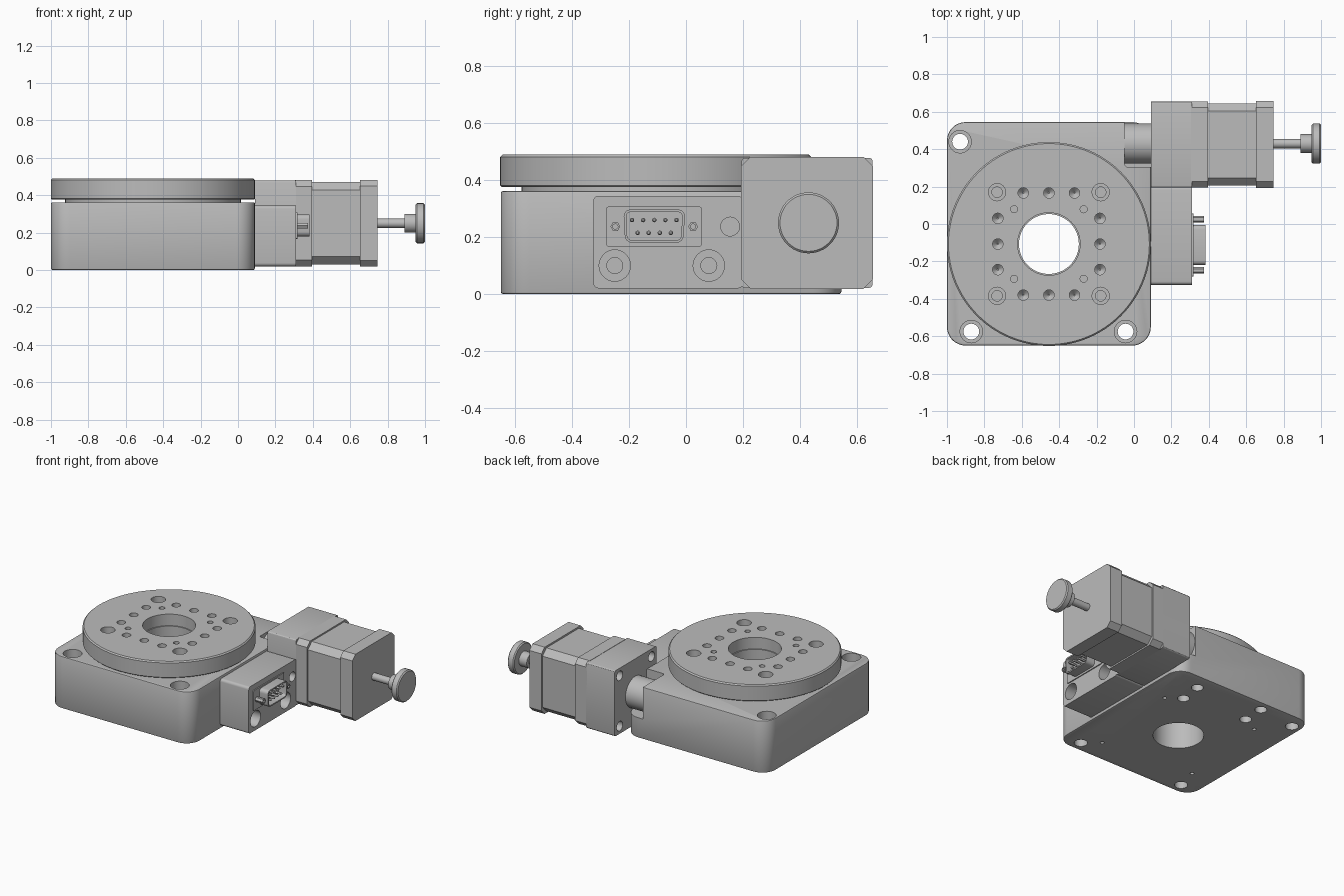
import bpy, bmesh, math
from mathutils import Vector

cube = bpy.data.objects.get("Cube")
if cube:
    bpy.data.objects.remove(cube, do_unlink=True)

grey = bpy.data.materials.new("machined grey")
grey.use_nodes = True
grey.diffuse_color = (0.5, 0.5, 0.5, 1)
grey.node_tree.nodes["Principled BSDF"].inputs["Base Color"].default_value = (0.5, 0.5, 0.5, 1)


def place(u, v, h, axis):
    """Section coordinates (u, v) and height h along the axis, to x, y, z."""
    return Vector((u, v, h)) if axis == 'z' else Vector((h, u, v))


def loft(bm, rings, axis):
    """Join closed rings of (u, v, h) points and cap both ends."""
    loops = [[bm.verts.new(place(*p, axis)) for p in ring] for ring in rings]
    for a, b in zip(loops, loops[1:]):
        for i in range(len(a)):
            j = (i + 1) % len(a)
            bm.faces.new((a[i], a[j], b[j], b[i]))
    bm.faces.new(loops[0][::-1])
    bm.faces.new(loops[-1])


def lathe(bm, u, v, profile, axis, n=32):
    """Turn a profile of (radius, height) about a line through (u, v)."""
    turn = [math.tau * i / n for i in range(n)]
    loft(bm, [[(u + r * math.cos(t), v + r * math.sin(t), h) for t in turn]
              for r, h in profile], axis)


def rounded(u0, u1, v0, v1, r, seg):
    """Rectangle with rounded corners; one segment gives a chamfer."""
    pts = []
    centres = ((u1 - r, v1 - r), (u0 + r, v1 - r), (u0 + r, v0 + r), (u1 - r, v0 + r))
    for k, (cu, cv) in enumerate(centres):
        for i in range(seg + 1):
            t = math.pi / 2 * (k + i / seg)
            pts.append((cu + r * math.cos(t), cv + r * math.sin(t)))
    return pts


def prism(bm, pts, lo, hi, axis):
    loft(bm, [[(u, v, h) for u, v in pts] for h in (lo, hi)], axis)


def finish(name, bm, bevel=0, cutter=None):
    """Make the object, bevel it, cut it and shade it."""
    bmesh.ops.recalc_face_normals(bm, faces=bm.faces)
    mesh = bpy.data.meshes.new(name)
    bm.to_mesh(mesh)
    bm.free()
    mesh.materials.append(grey)
    ob = bpy.data.objects.new(name, mesh)
    bpy.context.collection.objects.link(ob)
    bpy.ops.object.select_all(action='DESELECT')
    ob.select_set(True)
    bpy.context.view_layer.objects.active = ob
    if bevel:
        mod = ob.modifiers.new("Edge", 'BEVEL')
        mod.width, mod.segments, mod.angle_limit = bevel, 2, math.radians(40)
        bpy.ops.object.modifier_apply(modifier=mod.name)
    if cutter:
        tool = finish(name + "_cutter", cutter)
        tool.hide_render = True
        bpy.ops.object.select_all(action='DESELECT')
        ob.select_set(True)
        bpy.context.view_layer.objects.active = ob
        mod = ob.modifiers.new("Cut", 'BOOLEAN')
        mod.operation, mod.solver, mod.object = 'DIFFERENCE', 'EXACT', tool
        bpy.ops.object.modifier_apply(modifier=mod.name)
        bpy.data.objects.remove(tool, do_unlink=True)
    bpy.ops.object.shade_smooth_by_angle(angle=math.radians(30))
    return ob


CX, CY = -0.455, -0.107      # turntable axis
MY, MZ = 0.425, 0.25         # motor axis

# Base with bore, mounting holes and a corner notch for the coupling
body, cut = bmesh.new(), bmesh.new()
prism(body, rounded(-1, 0.09, -0.65, 0.545, 0.1, 8), 0, 0.362, 'z')
lathe(cut, CX, CY, [(0.16, -0.1), (0.16, 0.5)], 'z', 64)
for x, y in ((-0.93, 0.44), (-0.87, -0.575), (-0.045, -0.575)):
    lathe(cut, x, y, [(0.042, -0.1), (0.042, 0.2), (0.06, 0.2), (0.06, 0.5)], 'z')
for x, y in ((-0.16, 0.43), (-0.18, 0.27), (-0.645, 0.475), (-0.65, 0.32)):
    lathe(cut, x, y, [(0.038, -0.1), (0.038, 0.1)], 'z')
for x, y in ((-0.146, -0.486), (-0.83, -0.42), (-0.77, 0.26), (-0.085, 0.2)):
    lathe(cut, x, y, [(0.013, -0.1), (0.013, 0.06)], 'z', 16)
prism(cut, rounded(-0.05, 0.3, 0.305, 0.8, 0.01, 1), 0.14, 0.6, 'z')
finish("base", body, 0.008, cut)

# Turntable, with its neck and hole pattern
body, cut = bmesh.new(), bmesh.new()
lathe(body, CX, CY, [(0.47, 0.355), (0.47, 0.376), (0.54, 0.376), (0.545, 0.381),
                     (0.545, 0.482), (0.537, 0.49)], 'z', 96)
lathe(cut, CX, CY, [(0.16, 0.3), (0.16, 0.41), (0.167, 0.41), (0.167, 0.6)], 'z', 64)
for sx, sy in ((1, 1), (-1, 1), (-1, -1), (1, -1)):
    lathe(cut, CX + 0.277 * sx, CY + 0.277 * sy,
          [(0.028, 0.39), (0.028, 0.44), (0.046, 0.44), (0.046, 0.6)], 'z')
    lathe(cut, CX + 0.186 * sx, CY + 0.186 * sy, [(0.019, 0.41), (0.019, 0.6)], 'z', 16)
for k in range(4):
    c, s = (1, 0, -1, 0)[k], (0, 1, 0, -1)[k]
    for off in (-0.137, 0, 0.137):
        lathe(cut, CX + 0.273 * c - off * s, CY + 0.273 * s + off * c,
              [(0.004, 0.395), (0.028, 0.42), (0.028, 0.6)], 'z', 24)
finish("turntable", body, 0, cut)

# Connector block with counterbored holes and an indicator hole
body, cut = bmesh.new(), bmesh.new()
prism(body, rounded(-0.325, 0.2, 0.02, 0.345, 0.018, 4), 0.08, 0.31, 'x')
for y in (-0.25, 0.08):
    lathe(cut, y, 0.1, [(0.028, 0.13), (0.028, 0.22), (0.055, 0.22), (0.055, 0.4)], 'x')
lathe(cut, 0.155, 0.237, [(0.033, 0.27), (0.033, 0.4)], 'x')
finish("connector_block", body, 0, cut)

# Connector: plate, hollow shell, pins and jack posts
body = bmesh.new()
prism(body, rounded(-0.28, 0.055, 0.167, 0.307, 0.008, 3), 0.305, 0.317, 'x')
finish("connector_plate", body)


def d_outline(inset):
    pts = rounded(-0.22 + inset, -0.003 - inset, 0.18 + inset, 0.297 - inset, 0.025 - inset, 4)
    # The lower side is slightly narrower
    return [(-0.1115 + (y + 0.1115) * (0.94 + 0.06 * (z - 0.18) / 0.117), z) for y, z in pts]


body, cut = bmesh.new(), bmesh.new()
prism(body, d_outline(0), 0.31, 0.383, 'x')
prism(cut, d_outline(0.009), 0.325, 0.5, 'x')
finish("connector_shell", body, 0, cut)
body = bmesh.new()
for z, count in ((0.26, 5), (0.215, 4)):
    for i in range(count):
        y = -0.1115 + (i - (count - 1) / 2) * 0.039
        lathe(body, y, z, [(0.008, 0.32), (0.008, 0.37), (0.004, 0.376)], 'x', 12)
finish("connector_pins", body)
body, cut = bmesh.new(), bmesh.new()
for y in (-0.248, 0.025):
    lathe(body, y, 0.237, [(0.017, 0.31), (0.017, 0.374)], 'x', 6)
    lathe(cut, y, 0.237, [(0.009, 0.34), (0.009, 0.5)], 'x', 16)
finish("jack_posts", body, 0, cut)

# Coupling housing between base and motor
body = bmesh.new()
lathe(body, MY + 0.005, MZ, [(0.107, -0.06), (0.107, 0.1)], 'x', 48)
finish("coupling", body)


def square(half, corner):
    return rounded(MY - half, MY + half, MZ - half, MZ + half, corner, 1)


# Motor mount with corner screw holes
body, cut = bmesh.new(), bmesh.new()
prism(body, rounded(MY - 0.23, MY + 0.23, MZ - 0.228, MZ + 0.228, 0.012, 3), 0.09, 0.31, 'x')
for sy in (-1, 1):
    for sz in (-1, 1):
        lathe(cut, MY + 0.175 * sy, MZ + 0.175 * sz, [(0.033, 0.2), (0.033, 0)], 'x', 24)
finish("motor_mount", body, 0, cut)

# Motor: front cap, slightly recessed core and rear cap
for name, half, corner, lo, hi in (("motor_front_cap", 0.23, 0.033, 0.305, 0.395),
                                   ("motor_core", 0.22, 0.042, 0.39, 0.66),
                                   ("motor_rear_cap", 0.232, 0.034, 0.652, 0.745)):
    body = bmesh.new()
    prism(body, square(half, corner), lo, hi, 'x')
    finish(name, body)

# Shaft and hand knob
body = bmesh.new()
lathe(body, MY + 0.005, MZ, [(0.025, 0.74), (0.025, 0.9)], 'x', 24)
finish("motor_shaft", body)
body = bmesh.new()
lathe(body, MY + 0.005, MZ, [(0.05, 0.89), (0.05, 0.95), (0.1, 0.95), (0.107, 0.957),
                             (0.107, 0.993), (0.1, 1.0)], 'x', 48)
finish("hand_knob", body)
